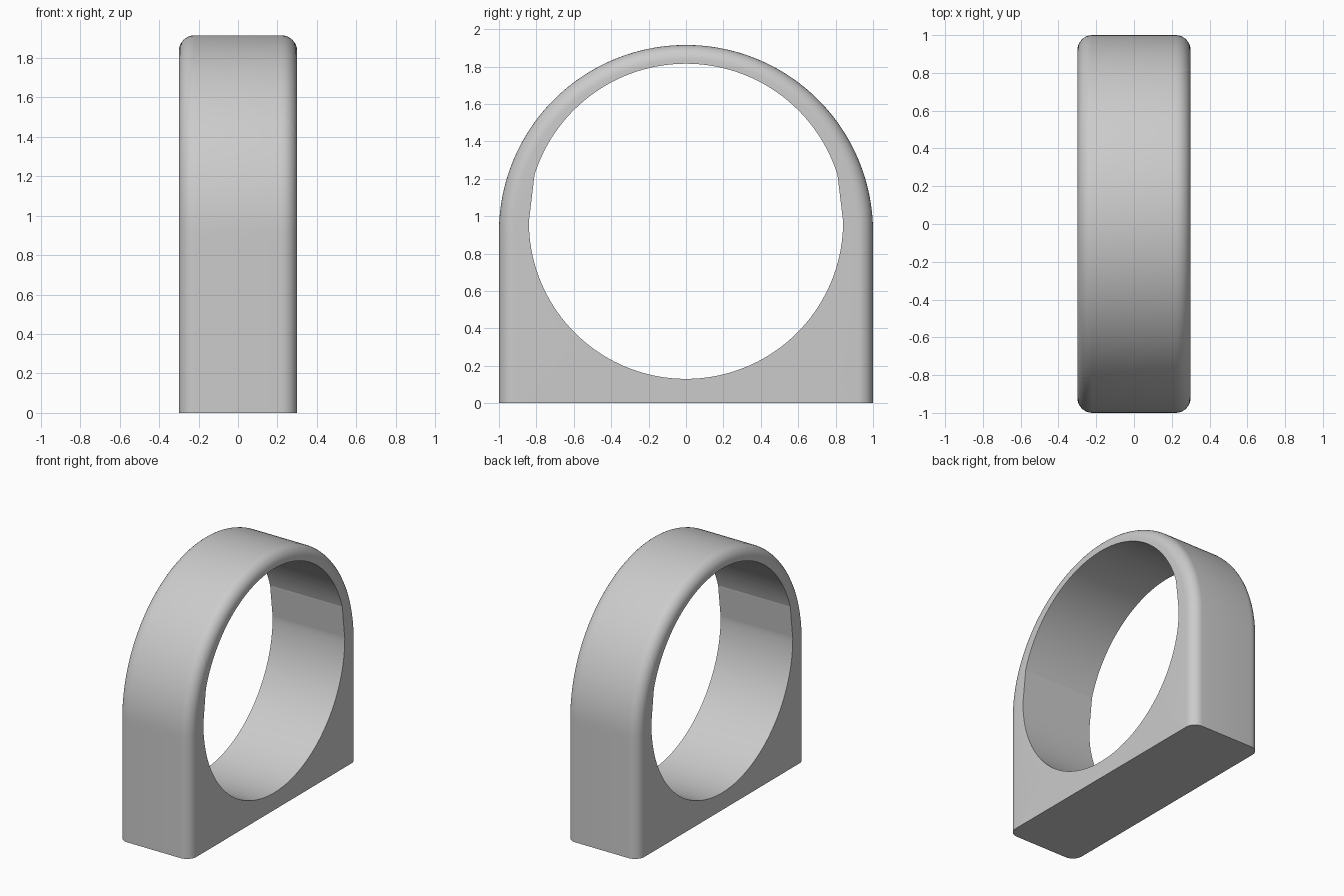
import bpy, bmesh, math

if "Cube" in bpy.data.objects:
    bpy.data.objects.remove(bpy.data.objects["Cube"])

HALF_W = 0.30        # half width along x
ROUND = 0.08         # rounding of the outer rim
SPLIT_Y = 0.81       # where the strap meets the base
OUT_C, OUT_R = 0.915, 1.0    # outer arch centre height and radius
IN_C, IN_R = 0.97, 0.84      # lower bore
TOP_C, TOP_R = 0.966, 0.849  # bore under the strap
STEPS = 8            # segments in the rim rounding


def arc(cz, r, a0, a1, n):
    return [(r * math.cos(a0 + (a1 - a0) * i / n),
             cz + r * math.sin(a0 + (a1 - a0) * i / n)) for i in range(n + 1)]


def line(p, q, n):
    return [(p[0] + (q[0] - p[0]) * i / n, p[1] + (q[1] - p[1]) * i / n) for i in range(n + 1)]


def mirrored(half):
    """Complete a y-z curve that ends on y = 0."""
    return half + [(-y, z) for y, z in reversed(half[:-1])]


def strap_outer(d):
    r = OUT_R - d
    return mirrored(arc(OUT_C, r, math.acos(SPLIT_Y / r), math.pi / 2, 36))


def base_outer(d):
    r = OUT_R - d
    return mirrored(arc(OUT_C, r, math.acos(SPLIT_Y / r), 0, 20)
                    + line((r, OUT_C), (r, 0), 18)[1:]
                    + line((r, 0), (0, 0), 18)[1:])


def make_part(name, outer, inner):
    """Loft the bore curve and the inset rim curves into a closed solid."""
    rim = []
    for i in range(STEPS + 1):
        a = math.pi / 2 * i / STEPS
        rim.append((HALF_W - ROUND * (1 - math.cos(a)), ROUND * (1 - math.sin(a))))
    curves = [(HALF_W, inner)] + [(x, outer(d)) for x, d in rim]
    curves += [(-x, c) for x, c in reversed(curves)]

    bm = bmesh.new()
    rings = [[bm.verts.new((x, y, z)) for y, z in c] for x, c in curves]
    for k, a in enumerate(rings):
        b = rings[(k + 1) % len(rings)]
        for i in range(len(a) - 1):
            bm.faces.new((a[i], a[i + 1], b[i + 1], b[i]))
    # flat ends on the split planes
    bm.faces.new([r[0] for r in rings])
    bm.faces.new([r[-1] for r in rings])
    bmesh.ops.recalc_face_normals(bm, faces=bm.faces)

    mesh = bpy.data.meshes.new(name)
    bm.to_mesh(mesh)
    bm.free()
    obj = bpy.data.objects.new(name, mesh)
    bpy.context.collection.objects.link(obj)
    bpy.ops.object.select_all(action='DESELECT')
    obj.select_set(True)
    bpy.context.view_layer.objects.active = obj
    bpy.ops.object.shade_smooth_by_angle(angle=math.radians(30))
    return obj


# Strap: the arch between the two split lines
a_top = math.acos(SPLIT_Y / TOP_R)
make_part("strap", strap_outer, mirrored(arc(TOP_C, TOP_R, a_top, math.pi / 2, 36)))

# Base: flat-bottomed cradle with the lower bore and two upright shoulders
tip = (SPLIT_Y, TOP_C + TOP_R * math.sin(a_top))
bore = mirrored(line(tip, (IN_R, IN_C), 20) + arc(IN_C, IN_R, 0, -math.pi / 2, 36)[1:])
make_part("base", base_outer, bore)
